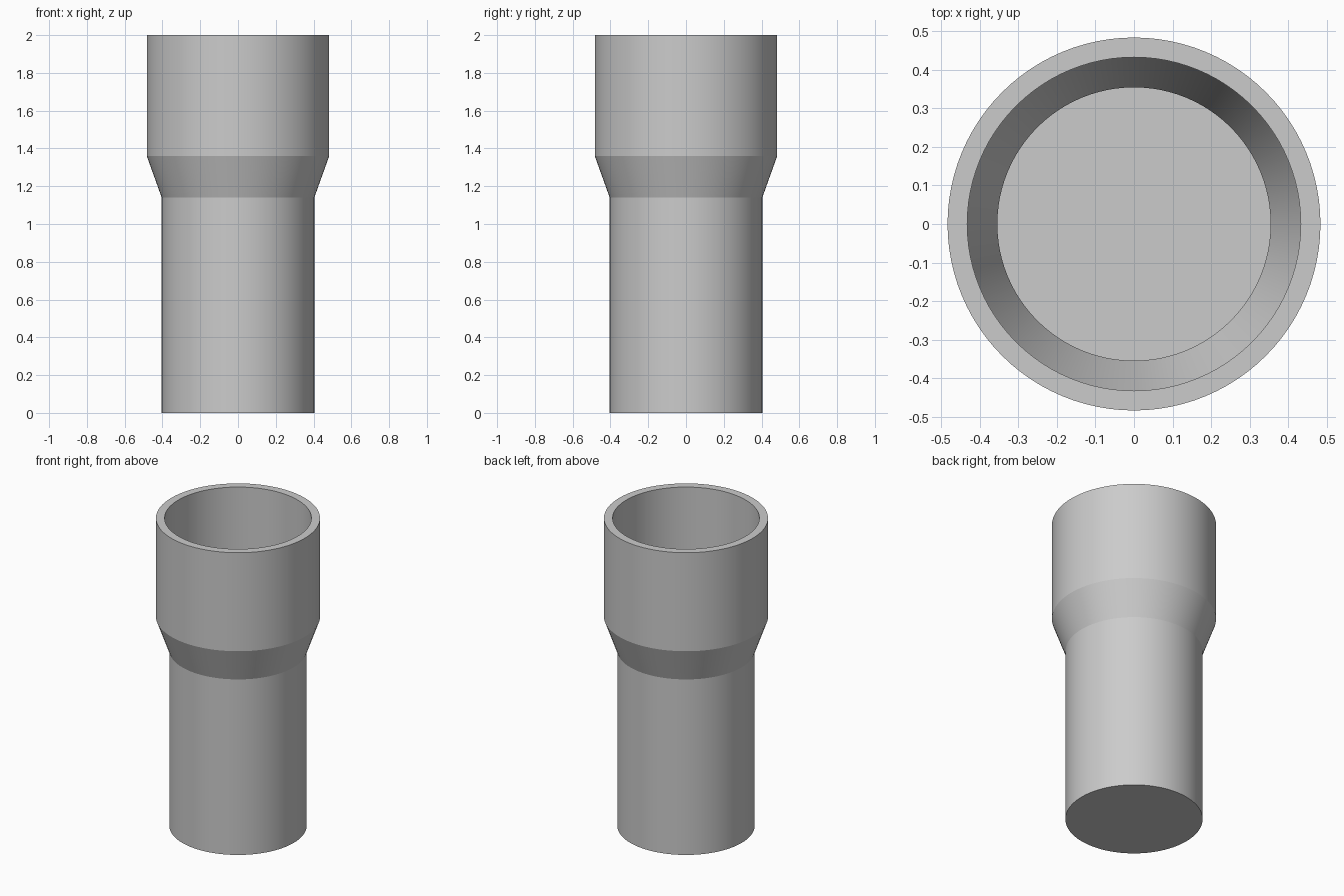
import bpy
import bmesh
import math

cube = bpy.data.objects.get("Cube")
if cube:
    bpy.data.objects.remove(cube, do_unlink=True)

SEGMENTS = 96

# Plain grey material
grey = bpy.data.materials.new("light_grey")
grey.use_nodes = True
colour = (0.6, 0.6, 0.6, 1.0)
grey.diffuse_color = colour
grey.node_tree.nodes["Principled BSDF"].inputs["Base Color"].default_value = colour


def lathe(name, profile):
    """Revolve (radius, height) points around z; ends at radius 0 close it."""
    bm = bmesh.new()
    verts = [bm.verts.new((r, 0, z)) for r, z in profile]
    edges = [bm.edges.new(pair) for pair in zip(verts, verts[1:])]
    bmesh.ops.spin(bm, geom=verts + edges, cent=(0, 0, 0), axis=(0, 0, 1),
                   angle=math.tau, steps=SEGMENTS, use_duplicate=False)
    bmesh.ops.remove_doubles(bm, verts=bm.verts, dist=0.0005)
    bmesh.ops.recalc_face_normals(bm, faces=bm.faces)
    mesh = bpy.data.meshes.new(name)
    bm.to_mesh(mesh)
    bm.free()
    mesh.materials.append(grey)
    obj = bpy.data.objects.new(name, mesh)
    bpy.context.collection.objects.link(obj)
    bpy.ops.object.select_all(action="DESELECT")
    obj.select_set(True)
    bpy.context.view_layer.objects.active = obj
    bpy.ops.object.shade_smooth_by_angle(angle=math.radians(15))
    return obj


# Stepped sleeve: narrow closed pipe, flared collar, wide open socket
outside = [(0, 0), (0.404, 0), (0.404, 1.14), (0.483, 1.36), (0.483, 2)]
inside = [(0.432, 2), (0.432, 1.36), (0.354, 1.14), (0.354, 0.05), (0, 0.05)]
lathe("stepped_sleeve", outside + inside)
